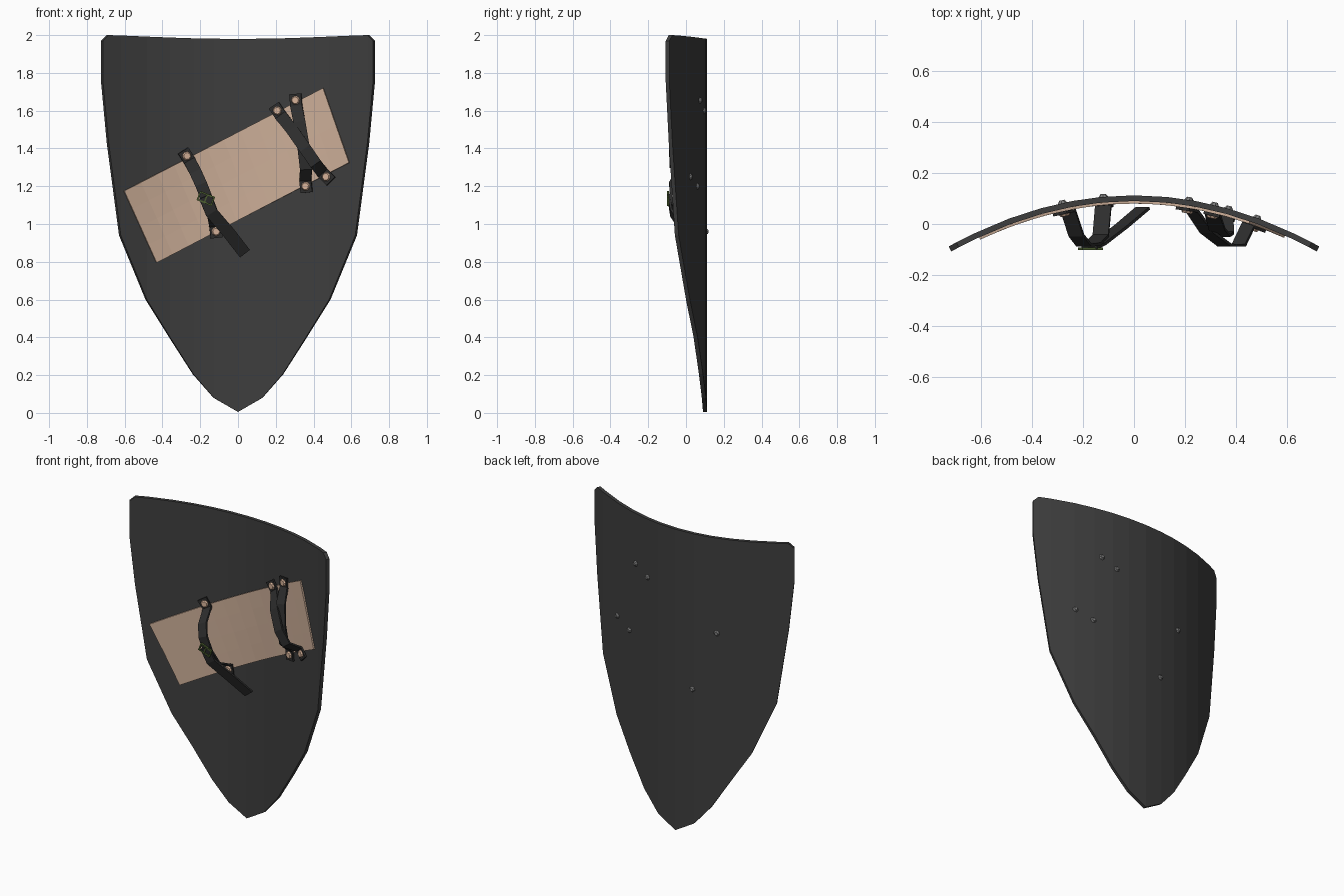
import bpy, bmesh, math
from mathutils import Vector, Matrix

if "Cube" in bpy.data.objects:
    bpy.data.objects.remove(bpy.data.objects["Cube"])


def material(name, rgb):
    m = bpy.data.materials.new(name)
    m.diffuse_color = (*rgb, 1)
    m.use_nodes = True
    m.node_tree.nodes["Principled BSDF"].inputs["Base Color"].default_value = m.diffuse_color
    return m


BOARD = material("charcoal_board", (0.048, 0.048, 0.048))
PAD = material("tan_padding", (0.60, 0.42, 0.31))
LEATHER = material("dark_leather", (0.026, 0.026, 0.026))
STUD = material("pale_copper", (0.68, 0.45, 0.32))
STEEL = material("grey_steel", (0.2, 0.2, 0.2))
OLIVE = material("olive_brass", (0.075, 0.12, 0.03))

THICK = 0.022
K = 0.2 / 0.725 ** 2


def back_y(x):
    return 0.112 - K * x * x


def normal(x):                       # points to the back of the curved board
    return Vector((2 * K * x, 1, 0)).normalized()


def on_front(x, z, lift=0.0):        # point above the concave front face
    return Vector((x, back_y(x), z)) - normal(x) * (THICK + lift)


def finish(name, bm, mat):
    bmesh.ops.recalc_face_normals(bm, faces=bm.faces)
    me = bpy.data.meshes.new(name)
    bm.to_mesh(me)
    bm.free()
    me.materials.append(mat)
    ob = bpy.data.objects.new(name, me)
    bpy.context.collection.objects.link(ob)
    return ob


def slab(name, a, b, mat):
    """Closed slab between two equal grids of points."""
    bm = bmesh.new()
    A, B = ([[bm.verts.new(p) for p in row] for row in g] for g in (a, b))
    n, m = len(A), len(A[0])
    for g in (A, B):
        for i in range(n - 1):
            for j in range(m - 1):
                bm.faces.new((g[i][j], g[i + 1][j], g[i + 1][j + 1], g[i][j + 1]))
    rim = [(i, 0) for i in range(n)] + [(n - 1, j) for j in range(1, m)]
    rim += [(i, m - 1) for i in range(n - 2, -1, -1)] + [(0, j) for j in range(m - 2, 0, -1)]
    for (i, j), (k, l) in zip(rim, rim[1:] + rim[:1]):
        bm.faces.new((A[i][j], A[k][l], B[k][l], B[i][j]))
    return finish(name, bm, mat)


# Shield board: vertical columns (x, bottom z, top z), mirrored
half = [(0.0, 0.005, 1.98), (0.13, 0.08, 1.981), (0.24, 0.205, 1.983), (0.365, 0.40, 1.987),
        (0.49, 0.60, 1.992), (0.63, 0.94, 1.998), (0.695, 1.43, 2.0), (0.725, 1.75, 1.97)]
cols = [(-x, lo, hi) for x, lo, hi in half[:0:-1]] + half
back = [[Vector((x, back_y(x), lo + (hi - lo) * t / 4)) for t in range(5)] for x, lo, hi in cols]
front = [[p - normal(p.x) * THICK for p in row] for row in back]
slab("shield_board", front, back, BOARD)

# Arm padding bent along the board
c00, c10, c11, c01 = (Vector(p) for p in ((-0.44, 0.795), (0.60, 1.325), (0.46, 1.72), (-0.615, 1.175)))


def pad_grid(lift):
    rows = []
    for i in range(13):
        u = i / 12
        lo, hi = c00.lerp(c10, u), c01.lerp(c11, u)
        rows.append([on_front(*lo.lerp(hi, j / 4), lift) for j in range(5)])
    return rows


slab("arm_padding", pad_grid(0.010), pad_grid(0.0), PAD)


def ribbon(name, pts, width, flat_ends, thick=0.012):
    """Leather band along a path; listed end points lie flat to the board."""
    a, b = [], []
    n = len(pts)
    for i, p in enumerate(pts):
        t = (pts[min(i + 1, n - 1)] - pts[max(i - 1, 0)]).normalized()
        d = Vector((t.x, 0, t.z)).normalized()
        w = Vector((-d.z, 0, d.x))
        if i < flat_ends or i >= n - flat_ends:
            w.y = -2 * K * p.x * w.x
        w.normalize()
        nrm = t.cross(w).normalized() * thick / 2
        row = [p + w * width / 2, p - w * width / 2]
        a.append([q + nrm for q in row])
        b.append([q - nrm for q in row])
    slab(name, a, b, LEATHER)


def disc(name, centre, direction, r1, r2, depth, mat, sides=8):
    bm = bmesh.new()
    rot = Vector((0, 0, 1)).rotation_difference(direction).to_matrix().to_4x4()
    bmesh.ops.create_cone(bm, cap_ends=True, segments=sides, radius1=r1, radius2=r2, depth=depth,
                          matrix=Matrix.Translation(centre) @ rot)
    finish(name, bm, mat)


def strap(name, start, mids, end):
    """Riveted strap: flat tab at both ends, arched in between."""
    mids = [Vector(m) for m in mids]

    def tab(xz, toward):
        p = Vector(xz)
        d = (Vector((toward.x, toward.z)) - p).normalized() * 0.034
        return [on_front(*q, 0.016) for q in (p - d, p + d * 0.9)]

    first, last = tab(start, mids[0]), tab(end, mids[-1])
    ribbon(name, first + mids + last[::-1], 0.064, 2)
    for k, (x, z) in enumerate((start, end)):
        disc(f"{name}_stud_{k}", on_front(x, z, 0.025), -normal(x), 0.026, 0.018, 0.012, STUD)
        disc(f"{name}_back_rivet_{k}", Vector((x, back_y(x), z)) + normal(x) * 0.004,
             normal(x), 0.020, 0.010, 0.014, STEEL)


strap("hand_strap", (-0.28, 1.36),
      [(-0.225, -0.045, 1.275), (-0.195, -0.083, 1.21), (-0.16, -0.078, 1.12), (-0.13, -0.045, 1.04)],
      (-0.12, 0.96))
strap("outer_arm_strap", (0.215, 1.60),
      [(0.285, -0.03, 1.50), (0.355, -0.083, 1.40), (0.41, -0.083, 1.32)], (0.482, 1.25))
strap("inner_arm_strap", (0.315, 1.655),
      [(0.325, -0.02, 1.54), (0.345, -0.045, 1.42), (0.36, -0.035, 1.29)], (0.37, 1.20))

# Loose strap tail below the buckle
tail = [(-0.175, -0.092, 1.145), (-0.14, -0.078, 1.06), (-0.05, -0.01, 0.955), (0.035, 0.062, 0.845)]
ribbon("strap_tail", [Vector(p) for p in tail], 0.066, 0)

# Buckle: four bars and a prong
bm = bmesh.new()
turn = Matrix.Translation((-0.17, -0.096, 1.135)) @ Matrix.Rotation(math.radians(22), 4, 'Y')
for x, z, sx, sz in ((0, 0.022, 0.084, 0.008), (0, -0.022, 0.084, 0.008),
                     (-0.039, 0, 0.008, 0.05), (0.039, 0, 0.008, 0.05), (0, 0, 0.007, 0.05)):
    bmesh.ops.create_cube(bm, size=1, matrix=turn @ Matrix.Translation((x, 0, z))
                          @ Matrix.Diagonal((sx, 0.010, sz, 1)))
finish("buckle", bm, OLIVE)
